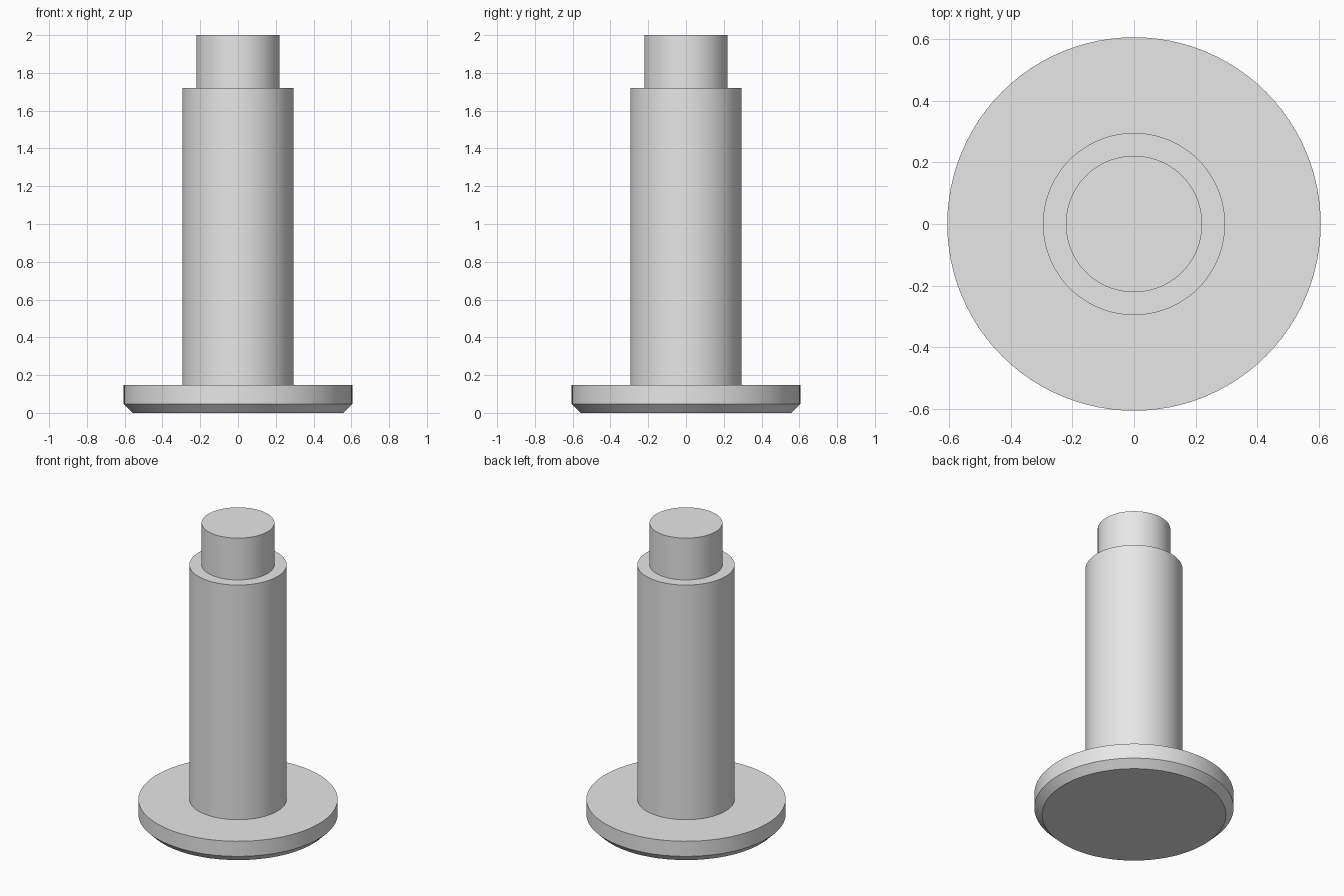
import bpy
import bmesh
import math

cube = bpy.data.objects.get("Cube")
if cube:
    bpy.data.objects.remove(cube, do_unlink=True)

SEGMENTS = 96
FOOT_R, SHAFT_R, PIN_R = 0.605, 0.295, 0.221
FOOT_TOP, SHAFT_TOP, PIN_TOP = 0.148, 1.72, 2.0
CHAMFER = 0.047

# Single plain grey
GREY = (0.8, 0.8, 0.8, 1.0)
grey = bpy.data.materials.new("plain_grey")
grey.use_nodes = True
grey.diffuse_color = GREY
grey.node_tree.nodes["Principled BSDF"].inputs["Base Color"].default_value = GREY


def lathe(name, profile):
    """Turn a (radius, height) profile around the z axis."""
    bm = bmesh.new()
    verts = [bm.verts.new((r, 0, z)) for r, z in profile]
    edges = [bm.edges.new(pair) for pair in zip(verts, verts[1:])]
    bmesh.ops.spin(bm, geom=verts + edges, cent=(0, 0, 0), axis=(0, 0, 1),
                   angle=math.tau, steps=SEGMENTS, use_merge=False)
    bmesh.ops.remove_doubles(bm, verts=bm.verts, dist=0.0001)
    # The profile runs upward and outward-in, so make the normals face out
    bmesh.ops.recalc_face_normals(bm, faces=bm.faces)
    if max(bm.faces, key=lambda f: f.calc_center_median().z).normal.z < 0:
        bmesh.ops.reverse_faces(bm, faces=bm.faces)
    mesh = bpy.data.meshes.new(name)
    bm.to_mesh(mesh)
    bm.free()
    mesh.materials.append(grey)
    obj = bpy.data.objects.new(name, mesh)
    bpy.context.collection.objects.link(obj)
    bpy.ops.object.select_all(action="DESELECT")
    obj.select_set(True)
    bpy.context.view_layer.objects.active = obj
    bpy.ops.object.shade_smooth_by_angle(angle=math.radians(30))
    return obj


# Wide foot disc with a chamfered underside
lathe("foot_disc", [(0, 0), (FOOT_R - CHAMFER, 0), (FOOT_R, CHAMFER),
                    (FOOT_R, FOOT_TOP), (SHAFT_R, FOOT_TOP)])

# Main shaft with its shoulder ring
lathe("shaft", [(SHAFT_R, FOOT_TOP), (SHAFT_R, SHAFT_TOP), (PIN_R, SHAFT_TOP)])

# Narrow end pin with a flat top
lathe("end_pin", [(PIN_R, SHAFT_TOP), (PIN_R, PIN_TOP), (0, PIN_TOP)])
